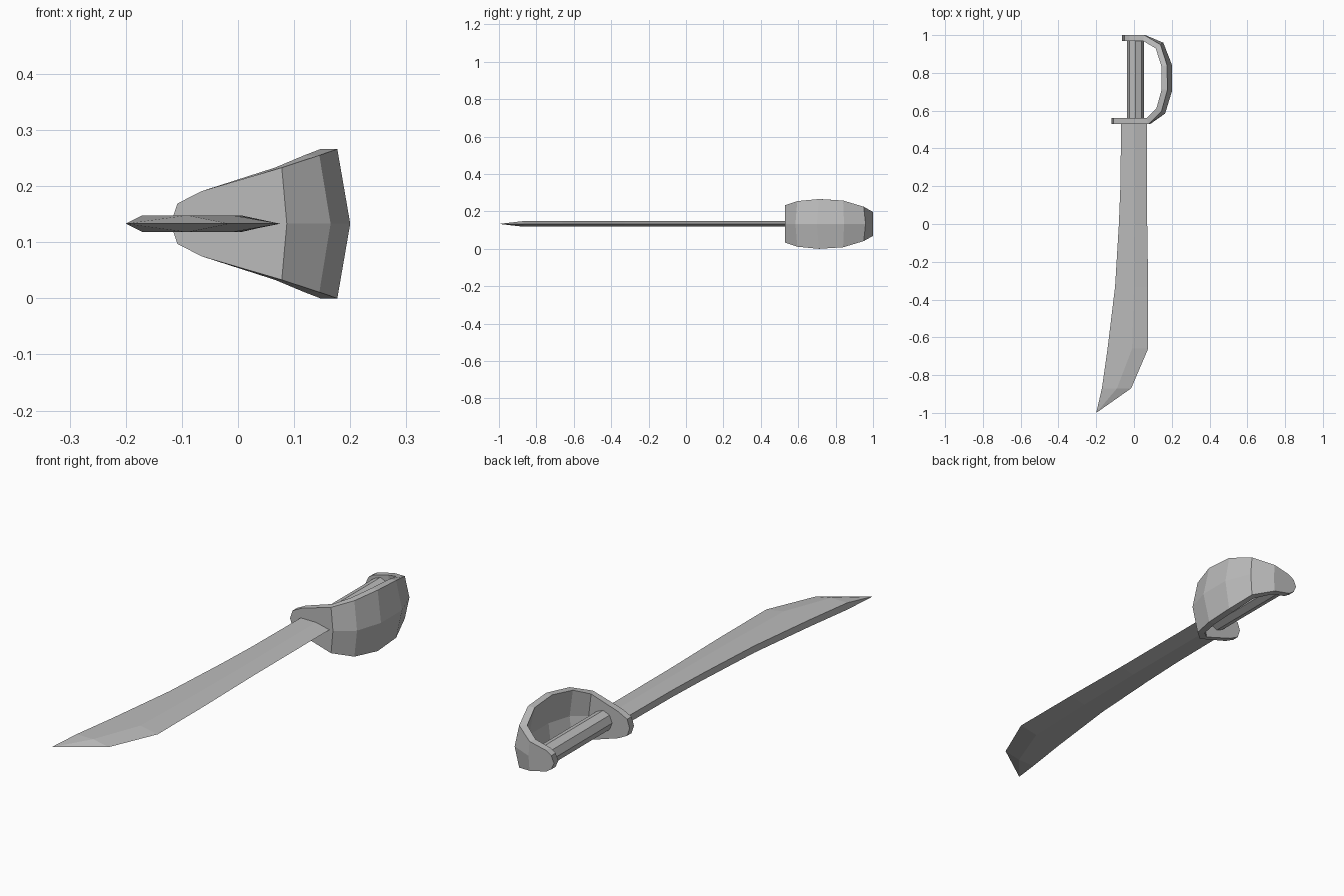
import bpy
import bmesh
import math
from mathutils import Vector

MID_Z = 0.133          # height of the symmetry plane
GUARD_THICKNESS = 0.03
BLADE_HALF = 0.015

default_cube = bpy.data.objects.get("Cube")
if default_cube:
    bpy.data.objects.remove(default_cube, do_unlink=True)

steel = bpy.data.materials.new("steel grey")
steel.use_nodes = True
steel_colour = (0.5, 0.5, 0.5, 1)
steel.diffuse_color = steel_colour
steel.node_tree.nodes["Principled BSDF"].inputs["Base Color"].default_value = steel_colour


def loft(name, rings):
    """Skin a row of equal-sized closed rings and cap both ends."""
    bm = bmesh.new()
    loops = [[bm.verts.new(point) for point in ring] for ring in rings]
    for here, there in zip(loops, loops[1:]):
        for i in range(len(here)):
            j = (i + 1) % len(here)
            bm.faces.new((here[i], here[j], there[j], there[i]))
    bm.faces.new(loops[0])
    bm.faces.new(loops[-1])
    bmesh.ops.remove_doubles(bm, verts=bm.verts, dist=0.0001)
    bmesh.ops.recalc_face_normals(bm, faces=bm.faces)
    mesh = bpy.data.meshes.new(name)
    bm.to_mesh(mesh)
    bm.free()
    mesh.materials.append(steel)
    obj = bpy.data.objects.new(name, mesh)
    bpy.context.collection.objects.link(obj)
    return obj


def offset_path(path, distance):
    """Shift a flat path sideways with mitred corners."""
    shifted = []
    for i, point in enumerate(path):
        before = (point - path[i - 1]) if i else (path[1] - point)
        after = (path[i + 1] - point) if i + 1 < len(path) else before
        sides = [Vector((-d.y, d.x)).normalized() for d in (before, after)]
        mitre = (sides[0] + sides[1]).normalized()
        shifted.append(point + mitre * distance / mitre.dot(sides[0]))
    return shifted


# Blade: flat spine, flat cheeks, bevelled cutting edge
# y, spine x, ridge x, edge x, half thickness
blade_stations = [
    (0.55, -0.068, 0.005, 0.07, BLADE_HALF),
    (0.2, -0.072, 0.005, 0.07, BLADE_HALF),
    (0, -0.08, 0.005, 0.07, BLADE_HALF),
    (-0.33, -0.1, 0, 0.075, BLADE_HALF),
    (-0.66, -0.14, -0.01, 0.075, BLADE_HALF),
    (-0.87, -0.17, -0.09, -0.015, BLADE_HALF),
    (-1, -0.2, -0.2, -0.2, 0),
]
loft("blade", [
    [(spine, y, MID_Z + half), (ridge, y, MID_Z + half), (edge, y, MID_Z),
     (ridge, y, MID_Z - half), (spine, y, MID_Z - half)]
    for y, spine, ridge, edge, half in blade_stations])

# Hand guard: creased strip bent round the hand, from hilt plate to pommel plate
# crease x, crease y, rim x, rim y, half width
guard_stations = [
    (-0.12, 0.53, -0.108, 0.53, 0.036),
    (-0.07, 0.53, -0.065, 0.53, 0.058),
    (0.087, 0.53, 0.078, 0.53, 0.1),
    (0.165, 0.585, 0.145, 0.595, 0.122),
    (0.2, 0.7, 0.177, 0.71, 0.133),
    (0.2, 0.845, 0.175, 0.84, 0.125),
    (0.155, 0.96, 0.14, 0.95, 0.092),
    (0.06, 1, 0.055, 1, 0.064),
    (-0.03, 1, -0.025, 1, 0.046),
    (-0.063, 1, -0.05, 1, 0.03),
]
crease = [Vector(s[:2]) for s in guard_stations]
rim = [Vector(s[2:4]) for s in guard_stations]
inner_crease = offset_path(crease, GUARD_THICKNESS)
inner_rim = offset_path(rim, GUARD_THICKNESS)
guard_rings = []
for i, station in enumerate(guard_stations):
    half = station[-1]
    profile = [(rim[i], half), (crease[i], 0), (rim[i], -half),
               (inner_rim[i], -half), (inner_crease[i], 0), (inner_rim[i], half)]
    guard_rings.append([(p.x, p.y, MID_Z + rise) for p, rise in profile])
loft("hand_guard", guard_rings)

# Grip: eight-sided bar between the two plates
grip_x, grip_radius, sides = 0.008, 0.044, 8
angles = [math.tau * i / sides for i in range(sides)]
loft("grip", [
    [(grip_x + grip_radius * math.cos(a), y, MID_Z + grip_radius * math.sin(a))
     for a in angles]
    for y in (0.55, 0.98)])
